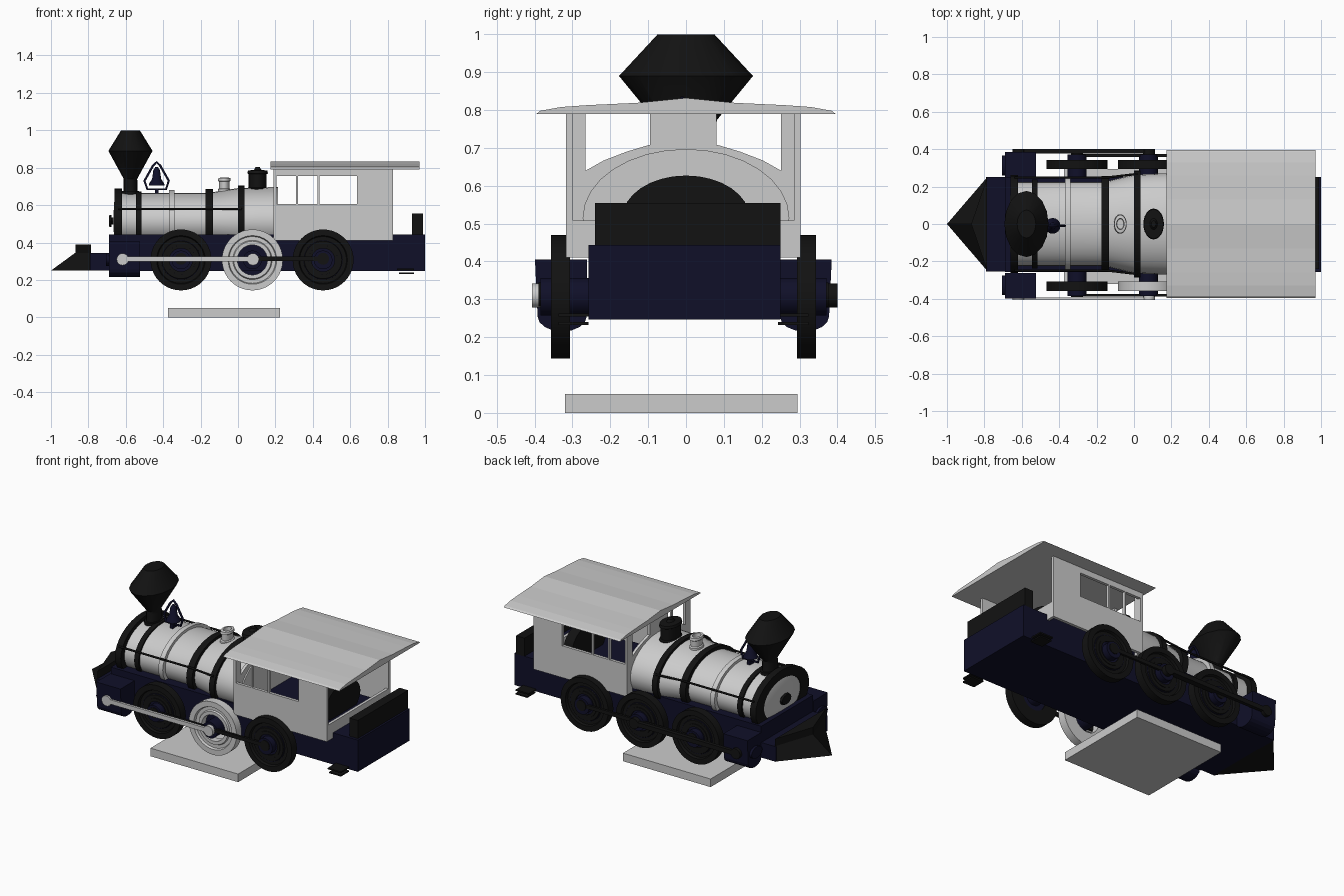
import bpy, bmesh, math
from mathutils import Vector

if "Cube" in bpy.data.objects:
    bpy.data.objects.remove(bpy.data.objects["Cube"])

CY = -0.007      # small sideways offset of the running gear
BZ = 0.515       # boiler axis height


def colour(name, c):
    m = bpy.data.materials.new(name)
    m.diffuse_color = (*c, 1)
    m.use_nodes = True
    m.node_tree.nodes["Principled BSDF"].inputs["Base Color"].default_value = m.diffuse_color
    return m


black = colour("black", (0.006, 0.006, 0.006))
navy = colour("navy", (0.005, 0.005, 0.022))


def finish(name, bm, mat=None, smooth=False):
    bmesh.ops.recalc_face_normals(bm, faces=bm.faces)
    me = bpy.data.meshes.new(name)
    bm.to_mesh(me)
    bm.free()
    ob = bpy.data.objects.new(name, me)
    bpy.context.collection.objects.link(ob)
    if mat:
        me.materials.append(mat)
    if smooth:
        bpy.ops.object.select_all(action='DESELECT')
        ob.select_set(True)
        bpy.context.view_layer.objects.active = ob
        bpy.ops.object.shade_smooth_by_angle(angle=math.radians(35))
    return ob


def box(name, x, y, z, mat=None):
    bm = bmesh.new()
    bmesh.ops.create_cube(bm, size=1)
    for v in bm.verts:
        v.co = [(a + b) / 2 + c * (b - a) for (a, b), c in zip((x, y, z), v.co)]
    return finish(name, bm, mat)


def prism(name, pts, axis, a, b, mat=None):
    """Extrude a 2D outline from a to b along the x or y axis."""
    bm = bmesh.new()
    place = (lambda p, t: (t, p[0], p[1])) if axis == 'x' else (lambda p, t: (p[0], t, p[1]))
    lo = [bm.verts.new(place(p, a)) for p in pts]
    hi = [bm.verts.new(place(p, b)) for p in pts]
    bm.faces.new(lo)
    bm.faces.new(hi)
    for i in range(len(pts)):
        j = (i + 1) % len(pts)
        bm.faces.new((lo[i], lo[j], hi[j], hi[i]))
    return finish(name, bm, mat)


def lathe(name, prof, axis, loc, mat=None, n=32, wide=1.5, closed=False):
    """Revolve (position, radius) points; widened in y when the axis is x or z."""
    bm = bmesh.new()
    rings = []
    for t, r in prof:
        ring = []
        for i in range(n):
            c, s = math.cos(math.tau * i / n) * r, math.sin(math.tau * i / n) * r
            p = {'x': (t, c * wide, s), 'y': (c, t, s), 'z': (c, s * wide, t)}[axis]
            ring.append(bm.verts.new(Vector(p) + Vector(loc)))
        rings.append(ring)
    for k in range(len(rings) if closed else len(rings) - 1):
        A, B = rings[k], rings[(k + 1) % len(rings)]
        for i in range(n):
            j = (i + 1) % n
            bm.faces.new((A[i], A[j], B[j], B[i]))
    if not closed:
        bm.faces.new(rings[0])
        bm.faces.new(rings[-1])
    return finish(name, bm, mat, True)


def tube(name, pts, r, mat=None, cyclic=False):
    cu = bpy.data.curves.new(name, 'CURVE')
    cu.dimensions = '3D'
    cu.bevel_depth = r
    cu.bevel_resolution = 1
    cu.use_fill_caps = True
    sp = cu.splines.new('POLY')
    sp.points.add(len(pts) - 1)
    for q, p in zip(sp.points, pts):
        q.co = (*p, 1)
    sp.use_cyclic_u = cyclic
    ob = bpy.data.objects.new(name, cu)
    bpy.context.collection.objects.link(ob)
    if mat:
        cu.materials.append(mat)
    return ob


# Stand, frame and front deck
box("stand_plate", (-.375, .225), (-.32, .295), (0, .05))
box("main_frame", (-.69, 1), (-.257, .25), (.247, .443), navy)
box("front_deck", (-.79, -.69), (-.255, .25), (.25, .343), navy)

# Cowcatcher wedge with a raised top plate
bm = bmesh.new()
low = [bm.verts.new(p) for p in ((-1, 0, .25), (-.785, .25, .25), (-.785, -.25, .25))]
mid = [bm.verts.new(p) for p in ((-.87, 0, .345), (-.785, .25, .345), (-.785, -.25, .345))]
top = [bm.verts.new(p) for p in ((-.87, 0, .39), (-.785, .25, .39), (-.785, -.25, .39))]
bm.faces.new(low)
bm.faces.new(top)
for A, B in ((low, mid), (mid, top)):
    for i in range(3):
        j = (i + 1) % 3
        bm.faces.new((A[i], A[j], B[j], B[i]))
finish("cowcatcher", bm, black)

# Boiler, its bands, door knob and the round stove at the cab rear
bl = (0, 0, BZ)
lathe("boiler", [(-.645, .15), (-.16, .15), (0, .176), (.215, .182)], 'x', bl)
for nm, a, b, r, m in (("smokebox_rim", -.66, -.62, .174, black), ("smokebox_band", -.545, -.515, .158, black),
                       ("boiler_ring", -.37, -.34, .167, None), ("middle_band", -.175, -.135, .171, black),
                       ("rear_band", .0, .035, .19, black)):
    lathe(nm, [(a, r), (b, r), (b, .12), (a, .12)], 'x', bl, m, closed=True)
lathe("smokebox_door", [(-.652, .13), (-.662, .1), (-.666, .03)], 'x', bl)
lathe("door_knob", [(-.66, .02), (-.675, .02), (-.678, .033), (-.69, .03)], 'x', bl, black, 12)
lathe("firebox_back", [(.66, .112), (.72, .112)], 'x', bl, black)
prism("smokebox_saddle", [(-.19, .40), (.18, .40), (.2, .52), (-.2, .52)], 'x', -.655, -.53, black)

# Chimney, domes
lathe("chimney", [(.62, .045), (.665, .037), (.725, .037), (.74, .036), (.89, .118), (1, .05)],
      'z', (-.575, 0, 0), black, 16)
lathe("chimney_base", [(.65, .046), (.675, .046)], 'z', (-.575, 0, 0), black, 24)
lathe("small_dome", [(.64, .036), (.685, .034), (.69, .028), (.725, .028), (.73, .034), (.745, .032), (.747, .02), (.72, .018)],
      'z', (-.073, 0, 0), None, 24)
lathe("steam_dome", [(.66, .055), (.69, .055), (.695, .048), (.765, .048), (.77, .055), (.785, .052), (.788, .02), (.803, .012)],
      'z', (.105, 0, 0), black, 24)

# Bell in its frame
lathe("bell", [(.705, .042), (.715, .04), (.74, .024), (.785, .018), (.805, .006)], 'z', (-.435, -.01, 0), navy, 16, 1)
tube("bell_frame", [(-.485, -.01, .685), (-.5, -.01, .73), (-.455, -.01, .81), (-.435, -.01, .83),
                    (-.415, -.01, .81), (-.37, -.01, .73), (-.385, -.01, .685)], .007, navy, True)
box("bell_post", (-.445, -.425), (-.03, .01), (.65, .69), navy)

# Cab sides with three windows
for s in (-1, 1):
    nm = "right" if s < 0 else "left"
    y = tuple(sorted((CY + s * .31, CY + s * .292)))
    box(f"cab_{nm}_lower_wall", (.195, .83), y, (.41, .607))
    box(f"cab_{nm}_upper_wall", (.195, .83), y, (.755, .798))
    for k, x in enumerate(((.195, .205), (.31, .32), (.425, .435), (.635, .83))):
        box(f"cab_{nm}_post_{k}", x, y, (.607, .755))
    y = tuple(sorted((CY + s * .31, CY + s * .258)))
    box(f"cab_front_{nm}_post", (.19, .207), y, (.63, .8))

# Cab front, rear and roof
half = [(.31, .41), (.31, .64), (.258, .64), (.21, .667), (.15, .69), (.09, .708)]
prism("cab_front_wall", [(y + CY, z) for y, z in half] + [(CY - y, z) for y, z in half[::-1]], 'x', .19, .207)
box("cab_front_pillar", (.19, .207), (CY - .088, CY + .088), (.68, .8))
box("cab_rear_wall", (.812, .83), (CY - .31, CY + .31), (.41, .508))
edge = [(.395, .79), (.385, .798), (.33, .808), (.26, .813), (.13, .819), (0, .832)]
prism("cab_roof", edge + [(-y, z) for y, z in edge[-2::-1]], 'x', .175, .97)
box("bunker_rear_plate", (.93, .988), (-.24, .25), (.44, .555), black)

# Running gear on both sides
WZ, WR = .307, .163
for s in (-1, 1):
    nm = "right" if s < 0 else "left"

    def Y(*v):
        return tuple(sorted(CY + s * d for d in v))
    for k, x in enumerate((-.305, .077, .455)):
        m = None if (s < 0 and k == 1) else black
        loc = (x, CY, WZ)
        lathe(f"{nm}_wheel_{k}", [(s * .3, .08), (s * .3, WR), (s * .35, WR), (s * .35, .13), (s * .335, .125),
                                  (s * .335, .105), (s * .345, .1), (s * .345, .08)], 'y', loc, m, 40, closed=True)
        if m:
            lathe(f"{nm}_wheel_disc_{k}", [(s * .305, .105), (s * .34, .105)], 'y', loc, navy)
            lathe(f"{nm}_wheel_ring_{k}", [(s * .335, .062), (s * .349, .062), (s * .349, .08), (s * .335, .08)],
                  'y', loc, black, closed=True)
        lathe(f"{nm}_axle_{k}", [(s * .2, .05), (s * .378, .05)], 'y', loc, navy, 24)

    # Steam cylinder block with rounded underside
    arc = [(.32 + .065 * math.cos(t), .255 + .04 * math.sin(t)) for t in (math.pi * (1 + i / 8) for i in range(9))]
    out = [(.255, .405)] + arc + [(.392, .405)]
    prism(f"{nm}_cylinder", [(CY + s * a, b) for a, b in out], 'x', -.69, -.525, navy)
    lathe(f"{nm}_cylinder_cap", [(-.705, .035), (-.685, .035)], 'x', (0, CY + s * .32, .31), navy, 20)

    # Main rod and coupling rod
    m = None if s < 0 else black
    tip = .4 if s < 0 else .407
    box(f"{nm}_main_rod", (-.62, .077), Y(.385, tip), (.298, .325), m)
    for k, x in enumerate((-.617, .08)):
        lathe(f"{nm}_main_rod_end_{k}", [(s * .375, .032), (s * tip, .032)], 'y', (x, CY, .31), m, 20)
    box(f"{nm}_coupling_rod", (-.305, .46), Y(.366, .38), (.302, .325), black)
    for k, x in enumerate((-.305, .455)):
        lathe(f"{nm}_coupling_rod_end_{k}", [(s * .34, .032), (s * .383, .032)], 'y', (x, CY, .313), black, 20)

    # Handrail and rear steps
    tube(f"{nm}_handrail", [(-.64, s * .248, .58), (-.15, s * .248, .58), (.02, s * .268, .58)], .006, black)
    for k in range(2):
        box(f"{nm}_step_{k}", (.86 - .01 * k, .94), Y(.25, .33), (.232 + .022 * k, .24 + .022 * k), black)
